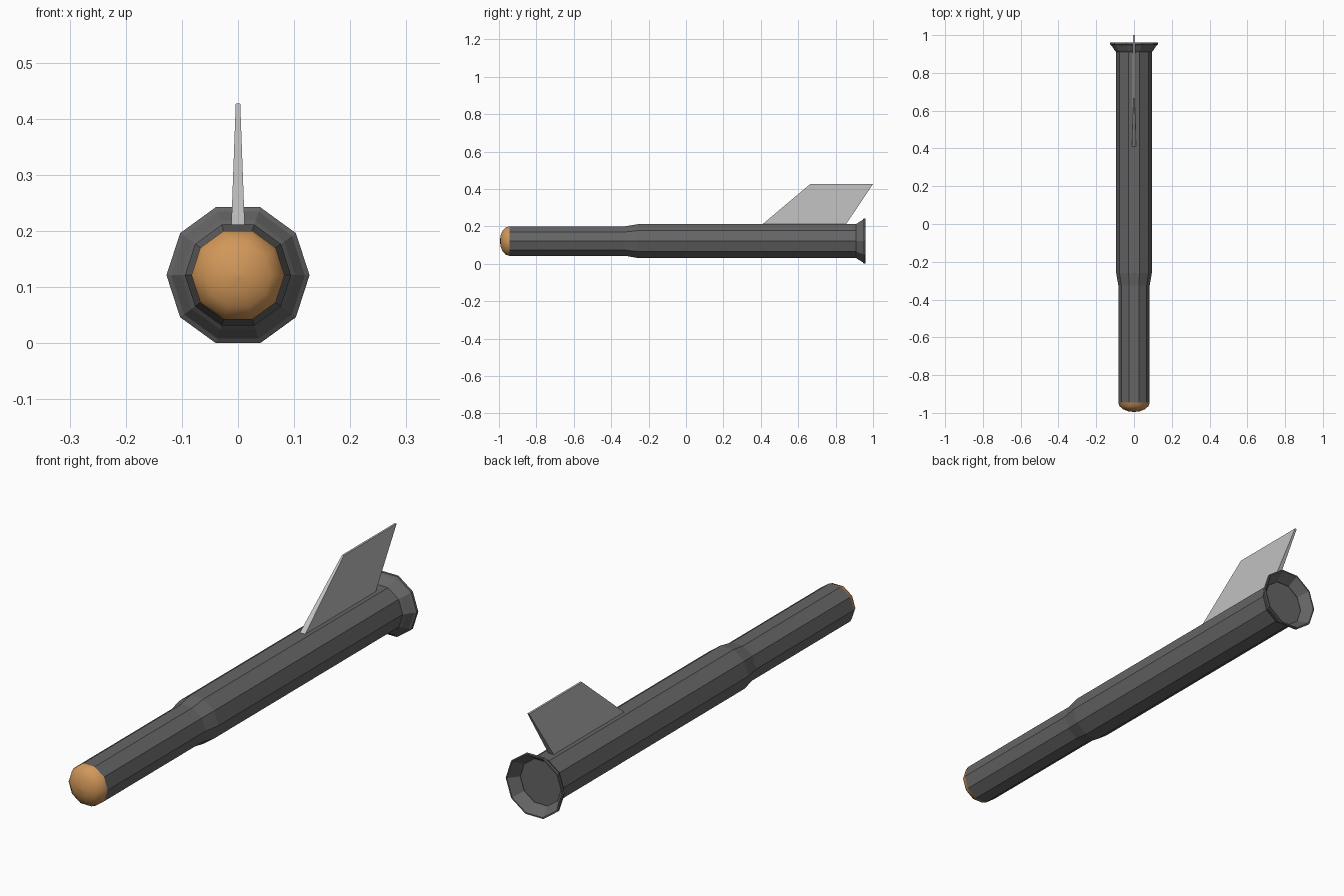
import bpy
import bmesh
from math import sin, cos, pi

SIDES = 10
AXIS_Z = 0.1213

cube = bpy.data.objects.get("Cube")
if cube:
    bpy.data.objects.remove(cube, do_unlink=True)


def material(name, rgb):
    mat = bpy.data.materials.new(name)
    mat.use_nodes = True
    mat.diffuse_color = (*rgb, 1)
    mat.node_tree.nodes["Principled BSDF"].inputs["Base Color"].default_value = (*rgb, 1)
    return mat


dark_grey = material("dark grey", (0.13, 0.13, 0.13))
light_grey = material("light grey", (0.53, 0.53, 0.53))
orange = material("orange", (0.64, 0.31, 0.10))


def finish(bm, name, mat, smooth=False):
    bmesh.ops.recalc_face_normals(bm, faces=bm.faces)
    for face in bm.faces:
        face.smooth = smooth
    mesh = bpy.data.meshes.new(name)
    bm.to_mesh(mesh)
    bm.free()
    mesh.materials.append(mat)
    obj = bpy.data.objects.new(name, mesh)
    bpy.context.collection.objects.link(obj)
    return obj


def lathe(name, profile, mat, caps=(), closed=False, smooth=False):
    """Ten-sided rings along y from (y, radius) pairs."""
    bm = bmesh.new()
    rings = []
    for y, r in profile:
        rings.append([bm.verts.new((r * cos(2 * pi * k / SIDES), y,
                                    AXIS_Z + r * sin(2 * pi * k / SIDES)))
                      for k in range(SIDES)])
    pairs = list(zip(rings, rings[1:]))
    if closed:
        pairs.append((rings[-1], rings[0]))
    for a, b in pairs:
        for k in range(SIDES):
            n = (k + 1) % SIDES
            bm.faces.new((a[k], a[n], b[n], b[k]))
    for index in caps:
        bm.faces.new(rings[index])
    return finish(bm, name, mat, smooth)


# Stepped body tube, closed at the rear
lathe("body_tube", [(-0.945, 0.083), (-0.325, 0.083), (-0.26, 0.0945), (0.918, 0.0945)],
      dark_grey, caps=(0, -1))

# Rounded nose
dome = [(-0.945 - 0.05 * sin(a), 0.083 * cos(a))
        for a in (i * pi / 8 for i in range(4))]
dome.append((-0.995, 0.001))
lathe("nose_cap", dome, orange, caps=(-1,), smooth=True)

# Flared rear nozzle with a hollow dish
lathe("rear_nozzle", [(0.908, 0.093), (0.918, 0.102), (0.945, 0.119), (0.951, 0.1275),
                      (0.961, 0.1275), (0.961, 0.122), (0.92, 0.092)],
      dark_grey, closed=True)

# Swept, tapered tail fin
bm = bmesh.new()
outline = [(0.39, 0.195, 0.0125), (0.665, 0.427, 0.004),
           (1.0, 0.427, 0.004), (0.845, 0.195, 0.0125)]
left = [bm.verts.new((t, y, z)) for y, z, t in outline]
right = [bm.verts.new((-t, y, z)) for y, z, t in outline]
bm.faces.new(left)
bm.faces.new(right[::-1])
for i in range(4):
    j = (i + 1) % 4
    bm.faces.new((left[i], right[i], right[j], left[j]))
finish(bm, "tail_fin", light_grey)
